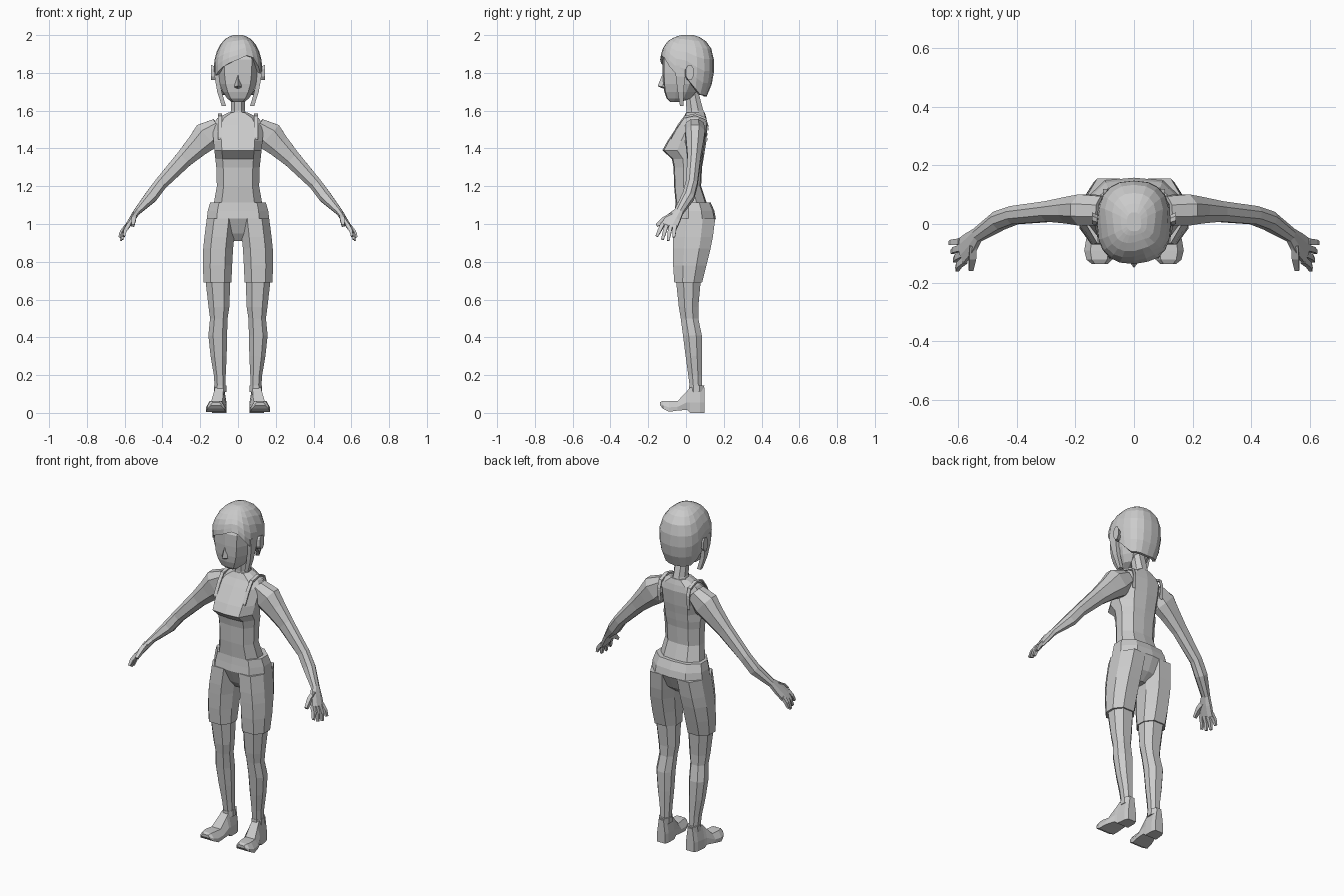
import bpy, bmesh, math
from mathutils import Vector

grey = bpy.data.materials.new("plain grey")
grey.diffuse_color = (0.6, 0.6, 0.6, 1)


def lerp_table(t, x):
    """Linear interpolation in rows sorted by their first number."""
    if x <= t[0][0]:
        return t[0][1:]
    for a, b in zip(t, t[1:]):
        if x <= b[0]:
            f = (x - a[0]) / (b[0] - a[0])
            return [p + (q - p) * f for p, q in zip(a[1:], b[1:])]
    return t[-1][1:]


def loft(name, rings, mirror=False, caps=True):
    """Skin a list of equal-sized point rings."""
    bm = bmesh.new()
    rows = [[bm.verts.new(p) for p in r] for r in rings]
    n = len(rows[0])
    for a, b in zip(rows, rows[1:]):
        for i in range(n):
            j = (i + 1) % n
            bm.faces.new((a[i], a[j], b[j], b[i]))
    if caps:
        bm.faces.new(rows[0][::-1])
        bm.faces.new(rows[-1])
    bmesh.ops.recalc_face_normals(bm, faces=bm.faces)
    me = bpy.data.meshes.new(name)
    bm.to_mesh(me)
    bm.free()
    me.materials.append(grey)
    ob = bpy.data.objects.new(name, me)
    bpy.context.collection.objects.link(ob)
    if mirror:
        ob.modifiers.new("mirror", 'MIRROR').use_mirror_merge = False
    return ob


OCT = [(.5, -1), (1, -.4), (1, .4), (.5, 1), (-.5, 1), (-1, .4), (-1, -.4), (-.5, -1)]
TEN = [(0, -1), (.68, -.93), (1, -.3), (1, .35), (.6, .92),
       (0, 1), (-.6, .92), (-1, .35), (-1, -.3), (-.68, -.93)]


def level(z, x0, x1, y0, y1, shape=OCT):
    """Horizontal ring filling a rectangle."""
    return [((x0 + x1) / 2 + u * (x1 - x0) / 2, (y0 + y1) / 2 + v * (y1 - y0) / 2, z)
            for u, v in shape]


def body(name, rows, shape=TEN):
    return loft(name, [level(z, -w, w, f, b, shape) for z, w, f, b in rows])


def tube(name, rows, shape=OCT):
    """Mirrored limb along a path: centre, half depth in y, half thickness."""
    pts = [Vector(r[:3]) for r in rows]
    rings = []
    for i, r in enumerate(rows):
        t = (pts[min(i + 1, len(pts) - 1)] - pts[max(i - 1, 0)]).normalized()
        y = Vector((0, 1, 0))
        y = (y - t * y.dot(t)).normalized()
        n = t.cross(y)
        rings.append([pts[i] + n * u * r[4] + y * v * r[3] for u, v in shape])
    return loft(name, rings, True)


# torso with overhanging bust, and neck
body("torso", [(1.06, .13, -.05, .10), (1.11, .128, -.055, .11), (1.20, .112, -.063, .08),
               (1.30, .115, -.066, .085), (1.345, .12, -.075, .093), (1.39, .125, -.125, .10),
               (1.44, .13, -.098, .108), (1.525, .135, -.04, .115), (1.56, .11, -.015, .108),
               (1.59, .05, .0, .10)])
body("neck", [(1.56, .05, .0, .105), (1.60, .037, .003, .092), (1.70, .036, -.005, .065)], OCT)

# shorts: hips and two trouser legs
body("shorts_hips", [(.91, .04, .0, .07), (.95, .10, -.03, .12), (1.03, .165, -.066, .158),
                     (1.07, .16, -.06, .15), (1.115, .147, -.055, .13)])
loft("shorts_leg", [level(*r) for r in (
    (.69, .035, .182, -.062, .085), (.78, .031, .186, -.068, .108), (.87, .026, .184, -.07, .13),
    (.93, .02, .178, -.07, .142), (1.03, .01, .165, -.065, .155))], True)

# lower legs
loft("leg", [level(*r) for r in (
    (.12, .066, .122, .022, .085), (.20, .065, .128, .012, .085), (.30, .060, .145, -.002, .085),
    (.41, .058, .157, -.016, .084), (.50, .055, .148, -.028, .065), (.56, .046, .156, -.038, .065),
    (.72, .040, .174, -.055, .08))], True)

# shoes, lofted from heel to toe, with an ankle cuff
SOLE = [(1, 0), (1, .4), (.6, 1), (-.6, 1), (-1, .4), (-1, 0)]
loft("shoe", [[(c + u * w, y, a + v * (b - a)) for u, v in SOLE] for y, c, w, a, b in (
    (.098, .095, .026, 0, .135), (.075, .096, .035, 0, .14), (.022, .099, .038, 0, .135),
    (.005, .102, .04, .016, .115), (-.045, .112, .05, .012, .062), (-.09, .118, .052, .006, .064),
    (-.122, .118, .044, .022, .064), (-.137, .117, .026, .04, .056))], True)
loft("ankle_cuff", [level(z, .062, .127, .017, y, OCT) for z, y in ((.11, .092), (.145, .097))], True)

# arms running into flat palms
tube("arm", [(.10, .045, 1.515, .05, .05), (.165, .048, 1.465, .053, .078),
             (.215, .047, 1.415, .045, .062), (.285, .043, 1.345, .035, .047),
             (.41, .03, 1.212, .031, .034), (.46, .012, 1.145, .032, .034),
             (.535, -.038, 1.065, .024, .018), (.558, -.065, 1.03, .038, .016),
             (.588, -.092, .985, .044, .013)])

# fingers and thumb
BOX = [(1, 1), (-1, 1), (-1, -1), (1, -1)]
for i, name in enumerate(("index", "middle", "ring", "little")):
    s = i / 3
    z = (.935, .918, .912, .93)[i]
    root = Vector((.578 + .015 * s, -.124 + .064 * s, .998 - .01 * s))
    tip = Vector((.604 + .024 * s, -.155 + .09 * s, z))
    mid = root.lerp(tip, .5) + Vector((.006, 0, 0))
    tube(name + "_finger", [(*root, .0105, .010), (*mid, .0095, .009), (*tip, .007, .006)], BOX)
tube("thumb", [(.55, -.07, 1.045, .016, .012), (.552, -.115, 1.025, .013, .012),
               (.557, -.155, .992, .008, .008)], BOX)

# head
body("head", [(1.647, .035, -.085, -.03), (1.665, .058, -.103, .03), (1.70, .08, -.115, .06),
              (1.74, .096, -.121, .085), (1.80, .106, -.124, .10), (1.87, .108, -.124, .11),
              (1.93, .085, -.09, .09)])
loft("nose", [[(-w, y + .025, z), (0, y, z + .002), (w, y + .025, z)]
              for z, w, y in ((1.717, .016, -.128), (1.728, .019, -.15), (1.785, .008, -.127))])

# bobbed hair: each column falls from the crown to its own hem height
SIZE = [(1.66, .092, -.115, .10), (1.70, .108, -.125, .125), (1.76, .121, -.132, .142),
        (1.82, .128, -.136, .15), (1.88, .124, -.137, .147), (1.935, .105, -.122, .132),
        (1.975, .075, -.09, .10), (1.993, .045, -.05, .065), (2.0, .025, -.025, .04)]
HEM = [(-180, 1.675), (-125, 1.685), (-100, 1.73), (-85, 1.80), (-68, 1.78), (-45, 1.82),
       (0, 1.87), (25, 1.90), (45, 1.865), (68, 1.79), (85, 1.80), (100, 1.73),
       (125, 1.685), (180, 1.675)]


def hair_point(deg, s, shrink=1):
    z = 2 - (2 - lerp_table(HEM, deg)[0]) * s
    w, f, b = lerp_table(SIZE, z)
    a = math.radians(deg)
    sx, cy = [math.copysign(abs(v) ** .8, v) for v in (math.sin(a), math.cos(a))]
    y = cy * f if cy > 0 else -cy * b
    return (sx * w * shrink, .01 + (y - .01) * shrink, z)


angles = [-180 + 18 * i for i in range(20)]
hair_rows = [[hair_point(d, s) for d in angles] for s in (0, .03, .10, .22, .40, .60, .80, 1)]
hair_rows.append([hair_point(d, 1, .84) for d in angles])
hair = loft("hair", hair_rows, caps=False)
loft("hair_crown", [hair_rows[0], [(x * .3, y * .3, z) for x, y, z in hair_rows[0]]])

# side locks and ears
loft("side_lock", [level(z, x - w, x + w, y - d, y + d, BOX) for z, x, y, w, d in (
    (1.625, .075, -.022, .011, .010), (1.70, .098, -.028, .012, .016),
    (1.78, .112, -.03, .012, .024), (1.84, .114, -.03, .01, .03))], True)
loft("ear", [[(x, y + v * d, 1.795 + .004 * k + u * h) for u, v in OCT]
             for k, (x, y, d, h) in enumerate(((.10, .01, .014, .03), (.128, .014, .018, .036),
                                               (.143, .02, .02, .04)))], True)

# thin shoulder straps over the top
strap = [(-.079, 1.46), (-.045, 1.525), (-.01, 1.572), (.05, 1.585), (.105, 1.563),
         (.119, 1.52), (.112, 1.45)]
loft("shoulder_strap", [[(.085, y, z), (.105, y, z), (.105, y, z - .012), (.085, y, z - .012)]
                        for y, z in strap], True)
